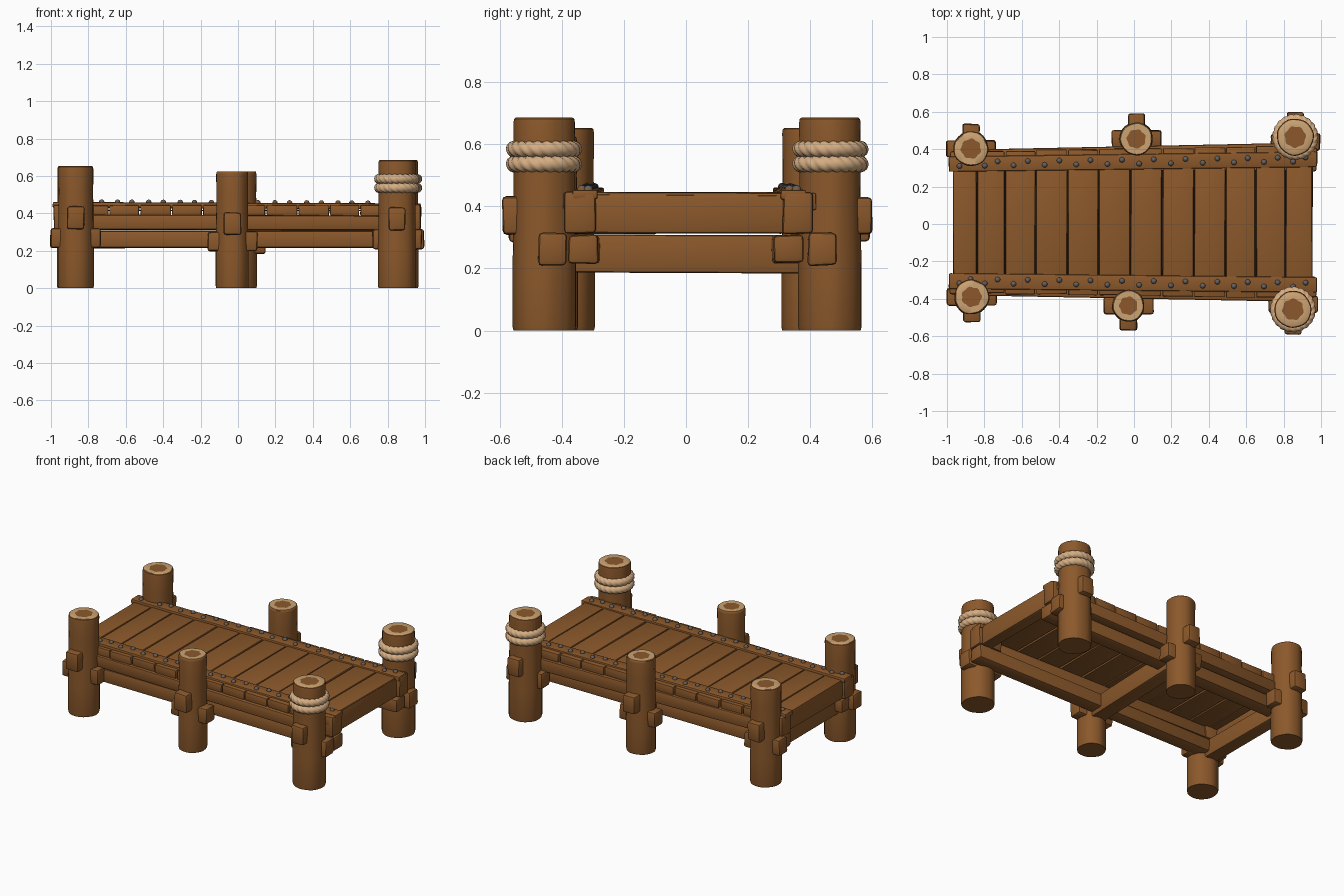
import bpy, bmesh, math, random
from mathutils import Vector, Matrix

if "Cube" in bpy.data.objects:
    bpy.data.objects.remove(bpy.data.objects["Cube"])

random.seed(4)


def material(name, rgb):
    m = bpy.data.materials.new(name)
    m.diffuse_color = (*rgb, 1)
    m.use_nodes = True
    m.node_tree.nodes["Principled BSDF"].inputs["Base Color"].default_value = m.diffuse_color
    return m


WOOD = material("brown wood", (0.26, 0.099, 0.024))
CUT = material("pale cut wood", (0.60, 0.37, 0.175))
ROPE = material("tan rope", (0.66, 0.42, 0.225))
IRON = material("grey iron", (0.12, 0.12, 0.13))
DARK = material("dark gap", (0.02, 0.010, 0.005))


def finish(bm, name, mats, angle=40):
    bmesh.ops.recalc_face_normals(bm, faces=bm.faces)
    me = bpy.data.meshes.new(name)
    bm.to_mesh(me)
    bm.free()
    for m in mats:
        me.materials.append(m)
    ob = bpy.data.objects.new(name, me)
    bpy.context.collection.objects.link(ob)
    bpy.ops.object.select_all(action='DESELECT')
    ob.select_set(True)
    bpy.context.view_layer.objects.active = ob
    bpy.ops.object.shade_smooth_by_angle(angle=math.radians(angle))
    return ob


def beam(name, a, b, width, height, bevel=0.01, jitter=0.003, mat=WOOD):
    """Hewn timber from point a to point b, with softened edges."""
    a, b = Vector(a), Vector(b)
    d = b - a
    bm = bmesh.new()
    bmesh.ops.create_cube(bm, size=1)
    for v in bm.verts:
        v.co = Vector((v.co.x * d.length, v.co.y * width, v.co.z * height))
        v.co += Vector([random.uniform(-jitter, jitter) for _ in range(3)])
    if bevel:
        bmesh.ops.bevel(bm, geom=bm.edges[:], offset=bevel, segments=2,
                        profile=0.5, affect='EDGES')
    rot = d.to_track_quat('X', 'Z').to_matrix().to_4x4()
    bm.transform(Matrix.Translation((a + b) / 2) @ rot)
    return finish(bm, name, [mat])


def post(name, x, y, r, h):
    """Log with a slightly uneven outline, pale end grain and a brown heart."""
    n = 32
    prof = [(0.97, 0), (1.0, 0.012), (1.0, h * 0.3), (0.97, h * 0.55), (0.96, h * 0.8),
            (0.97, h - 0.016), (0.95, h - 0.004), (0.90, h), (0.55, h)]
    ph = random.uniform(0, 6)
    bm = bmesh.new()
    rings = []
    for f, z in prof:
        ring = []
        for i in range(n):
            t = math.tau * i / n
            w = 1 + 0.015 * math.sin(3 * t + ph) + 0.01 * math.sin(7 * t + 2 * ph)
            if f < 0.6:
                w = 1 + 0.06 * math.sin(7 * t + ph)
            ring.append(bm.verts.new((x + r * f * w * math.cos(t),
                                      y + r * f * w * math.sin(t), z)))
        rings.append(ring)
    for k in range(len(rings) - 1):
        for i in range(n):
            j = (i + 1) % n
            fc = bm.faces.new((rings[k][i], rings[k][j], rings[k + 1][j], rings[k + 1][i]))
            fc.material_index = 1 if k == len(rings) - 2 else 0
    bm.faces.new(rings[0][::-1])
    bm.faces.new(rings[-1])
    finish(bm, name, [WOOD, CUT])


def rope_ring(name, x, y, z, major, minor):
    """Ring of twisted three-strand rope."""
    nu, nv, turns = 126, 18, 7
    bm = bmesh.new()
    g = []
    for i in range(nu):
        u = math.tau * i / nu
        row = []
        for k in range(nv):
            v = math.tau * k / nv
            rr = minor * (0.80 + 0.2 * abs(math.cos(1.5 * (v + turns * u))))
            c = major + rr * math.cos(v)
            row.append(bm.verts.new((x + c * math.cos(u), y + c * math.sin(u),
                                     z + rr * math.sin(v))))
        g.append(row)
    for i in range(nu):
        nxt = g[(i + 1) % nu]
        for k in range(nv):
            m = (k + 1) % nv
            bm.faces.new((g[i][k], nxt[k], nxt[m], g[i][m]))
    finish(bm, name, [ROPE], 60)


# Posts with their tenon pegs: x, y, radius, height, tenon z, side peg z
POSTS = {
    "left_front": (-0.868, -0.39, 0.096, 0.652, 0.375, 0.268),
    "left_back": (-0.872, 0.402, 0.096, 0.652, 0.375, 0.265),
    "middle_front": (-0.03, -0.437, 0.088, 0.625, 0.345, 0.25),
    "middle_back": (0.012, 0.455, 0.091, 0.625, 0.345, 0.235),
    "right_front": (0.85, -0.457, 0.102, 0.685, 0.37, 0.262),
    "right_back": (0.862, 0.465, 0.102, 0.685, 0.37, 0.262),
}
for key, (x, y, r, h, tz, pz) in POSTS.items():
    s = 1 if y > 0 else -1
    post(key + "_post", x, y, r, h)
    beam(key + "_tenon", (x, y - s * 0.06, tz), (x, y + s * 0.134, tz), 0.092, 0.122, 0.013)
    py = y - s * (0.027 if key.startswith("right") else 0)
    beam(key + "_side_peg", (x - 0.132, py, pz), (x + 0.134, py, pz), 0.092, 0.105, 0.013)
    if key.startswith("right"):
        for k, z in enumerate((0.536, 0.584)):
            rope_ring(f"{key}_rope_{k}", x, y, z, 0.096, 0.027)


def splay(s, x, left, right):
    """Side line that spreads slightly towards the right end."""
    return s * (left + (right - left) * (x + 1) / 2)


# Centre line of the trim on each side: distance at the left and right ends
TRIM = {-1: (0.305, 0.326), 1: (0.32, 0.346)}
trim_top = lambda x: 0.460 - 0.004 * (x + 1)

for s, side in ((-1, "front"), (1, "back")):
    l, r = TRIM[s]
    # Side rail, standing slightly proud of the plank ends
    beam(side + "_side_rail", (-0.90, splay(s, -0.90, l + 0.025, r + 0.043), 0.352),
         (0.88, splay(s, 0.88, l + 0.025, r + 0.043), 0.348), 0.096, 0.080)
    # Rail ends showing past the posts
    for end, xa, xb in (("left", -0.985, -0.80), ("right", 0.80, 0.978)):
        beam(f"{side}_{end}_rail_end", (xa, splay(s, xa, l + 0.02, r + 0.015), 0.379),
             (xb, splay(s, xb, l + 0.02, r + 0.015), 0.379), 0.098, 0.133, 0.012)
    beam(side + "_lower_rail", (-0.965, splay(s, -1, 0.318, 0.33), 0.260),
         (0.975, splay(s, 1, 0.318, 0.33), 0.262), 0.098, 0.090, 0.012)
    beam(side + "_trim", (-0.99, splay(s, -1, l, r), trim_top(-1) - 0.015),
         (0.978, splay(s, 1, l, r), trim_top(1) - 0.015), 0.082, 0.03, 0.007, 0.001)

# Deck planks reaching out under the trim
edges = [-0.97, -0.84, -0.69, -0.525, -0.355, -0.19, -0.02, 0.15, 0.32, 0.49, 0.65, 0.81, 0.955]
for k, (a, b) in enumerate(zip(edges, edges[1:])):
    x, j = (a + b) / 2, random.uniform(-0.002, 0.002)
    e = random.uniform(-0.002, 0.002)
    beam(f"plank_{k}", (x + j, splay(-1, x, 0.368, 0.398) + e, 0.416),
         (x - j, splay(1, x, 0.385, 0.42) + e, 0.416), b - a - 0.007, 0.056, 0.006, 0.002)
beam("gap_backing", (-0.94, 0, 0.415), (0.93, 0, 0.415), 0.58, 0.006, 0, 0, DARK)

# Cross timbers
beam("left_end_board", (-0.925, -0.30, 0.375), (-0.925, 0.32, 0.375), 0.08, 0.122)
beam("right_end_board", (0.915, -0.33, 0.375), (0.915, 0.34, 0.375), 0.082, 0.125)
beam("left_cross_beam", (-0.868, -0.42, 0.247), (-0.872, 0.43, 0.247), 0.09, 0.118)
beam("middle_cross_beam", (-0.03, -0.46, 0.247), (0.01, 0.47, 0.247), 0.10, 0.124)

# Nails: grey heads seated in small raised wood rims
bm = bmesh.new()
for s in (-1, 1):
    for a, b in zip(edges, edges[1:]):
        for q, f in enumerate((0.28, 0.74)):
            x = a + (b - a) * f
            y = splay(s, x, *TRIM[s]) + (0.011 if q else -0.011)
            z = trim_top(x) + 0.001
            bmesh.ops.create_uvsphere(bm, u_segments=12, v_segments=10, radius=0.0145,
                                      matrix=Matrix.Translation((x, y, z)))
for fc in bm.faces:
    c = fc.calc_center_median()
    fc.material_index = 0 if c.z > trim_top(c.x) + 0.006 else 1
finish(bm, "nails", [IRON, WOOD])
